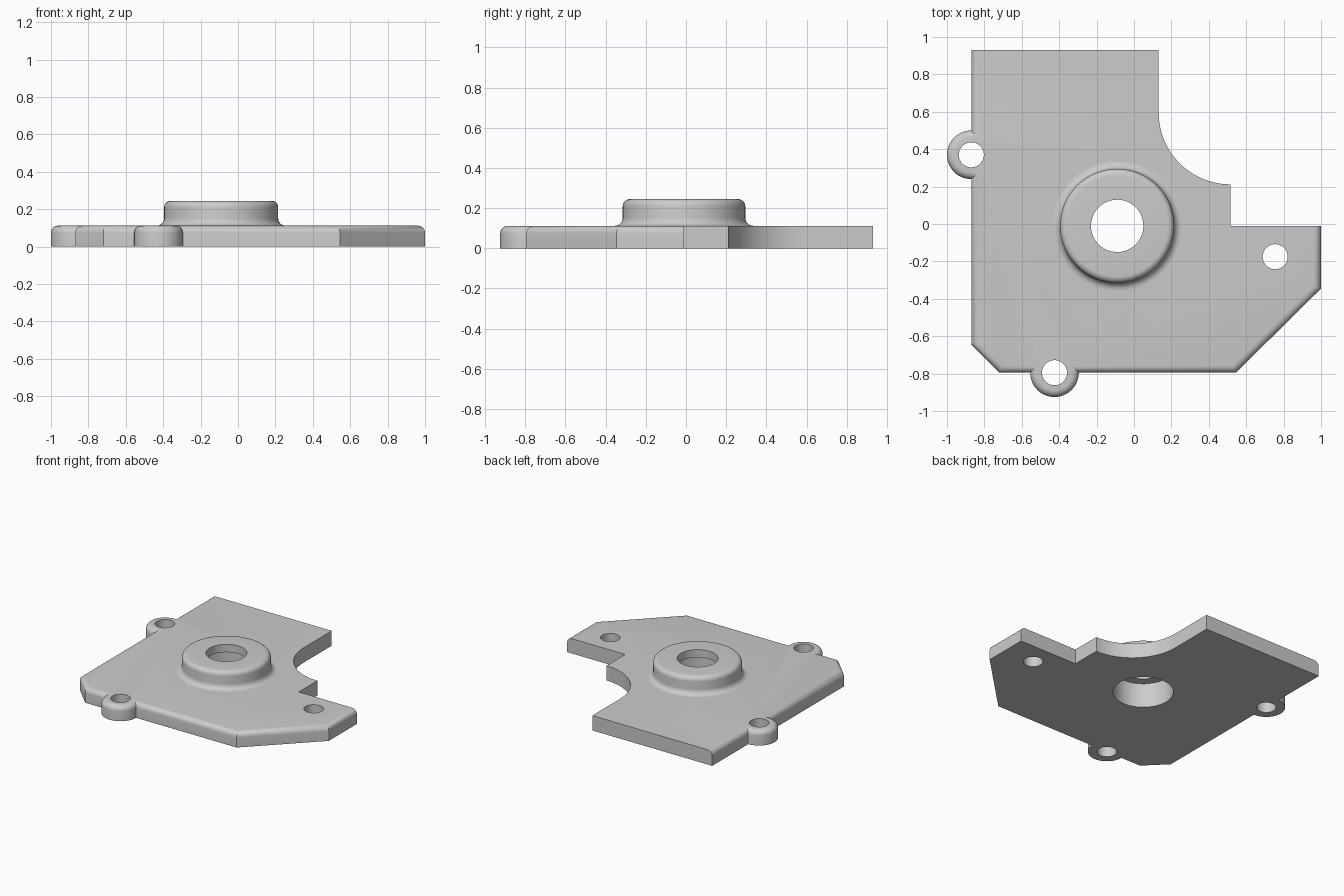
import bpy, bmesh
from math import sin, cos, pi, radians

cube = bpy.data.objects.get("Cube")
if cube:
    bpy.data.objects.remove(cube, do_unlink=True)

# Material
grey = bpy.data.materials.new("plain grey")
grey.use_nodes = True
colour = (0.6, 0.6, 0.6, 1)
grey.diffuse_color = colour
grey.node_tree.nodes["Principled BSDF"].inputs["Base Color"].default_value = colour

THICK = 0.112
ROUND = 0.038
HUB = (-0.09, -0.01)
LEFT, FRONT, BACK = -0.87, -0.795, 0.93
EAR_R, HOLE_R, BORE_R = 0.13, 0.067, 0.207
EARS = [(LEFT, 0.37), (-0.425, FRONT)]


def arc(cx, cy, r, start, end, n):
    angles = [radians(start + (end - start) * i / n) for i in range(n + 1)]
    return [(cx + r * cos(a), cy + r * sin(a)) for a in angles]


def finish(name, bm):
    bmesh.ops.recalc_face_normals(bm, faces=bm.faces)
    mesh = bpy.data.meshes.new(name)
    bm.to_mesh(mesh)
    bm.free()
    mesh.materials.append(grey)
    obj = bpy.data.objects.new(name, mesh)
    bpy.context.collection.objects.link(obj)
    return obj


def activate(obj):
    bpy.ops.object.select_all(action='DESELECT')
    obj.select_set(True)
    bpy.context.view_layer.objects.active = obj


# Plate outline, anticlockwise from the back right corner
outline = [(LEFT, BACK)]
outline += arc(*EARS[0], EAR_R, 90, 270, 24)
outline += [(LEFT, -0.645), (-0.72, FRONT)]
outline += arc(*EARS[1], EAR_R, 180, 360, 24)
outline += [(0.545, FRONT), (1, -0.345), (1, -0.01), (0.515, -0.01)]
outline += arc(0.515, 0.595, 0.383, 270, 180, 24)
outline += [(0.132, BACK)]

bm = bmesh.new()
base = bm.faces.new([bm.verts.new((x, y, 0)) for x, y in outline])
top = bmesh.ops.extrude_face_region(bm, geom=[base])
bmesh.ops.translate(bm, vec=(0, 0, THICK),
                    verts=[v for v in top["geom"] if isinstance(v, bmesh.types.BMVert)])


# Rounded upper rim on the outer sides only; the back and the cutout stay sharp
def is_rounded(edge):
    a, b = (v.co for v in edge.verts)
    if min(a.z, b.z) < THICK - 0.001:
        return False
    mid = (a + b) / 2
    return mid.x < LEFT + 0.01 or mid.y < -0.02 and not (mid.x > 0.5 and mid.y > -0.05)


bmesh.ops.bevel(bm, geom=[e for e in bm.edges if is_rounded(e)], offset=ROUND,
                segments=6, profile=0.5, affect='EDGES', clamp_overlap=False)
plate = finish("plate", bm)

# Screw holes and main bore
for i, (x, y, r) in enumerate([(*EARS[0], HOLE_R), (*EARS[1], HOLE_R),
                               (0.755, -0.175, HOLE_R), (*HUB, BORE_R)]):
    bpy.ops.mesh.primitive_cylinder_add(vertices=64, radius=r, depth=1, location=(x, y, 0))
    cutter = bpy.context.object
    cutter.name = "hole_cutter"
    cutter.hide_render = True
    cutter.data.materials.append(grey)
    activate(plate)
    mod = plate.modifiers.new("hole", 'BOOLEAN')
    mod.operation = 'DIFFERENCE'
    mod.solver = 'EXACT'
    mod.object = cutter
    bpy.ops.object.modifier_apply(modifier=mod.name)
    bpy.data.objects.remove(cutter, do_unlink=True)

# Raised hub: counterbore, lip, rounded rim and flared foot
profile = [(BORE_R, THICK), (BORE_R, 0.185), (0.14, 0.185), (0.14, 0.245)]
profile += arc(0.27, 0.21, 0.035, 90, 0, 6)
profile += arc(0.345, THICK + 0.04, 0.04, 180, 270, 6)
bm = bmesh.new()
verts = [bm.verts.new((r, 0, z)) for r, z in profile]
edges = [bm.edges.new(pair) for pair in zip(verts, verts[1:])]
bmesh.ops.spin(bm, geom=verts + edges, cent=(0, 0, 0), axis=(0, 0, 1),
               angle=2 * pi, steps=64, use_merge=True)
bmesh.ops.remove_doubles(bm, verts=bm.verts, dist=0.0001)
hub = finish("hub", bm)
hub.location = (*HUB, 0)

for obj in (plate, hub):
    activate(obj)
    bpy.ops.object.shade_smooth_by_angle(angle=radians(30))
